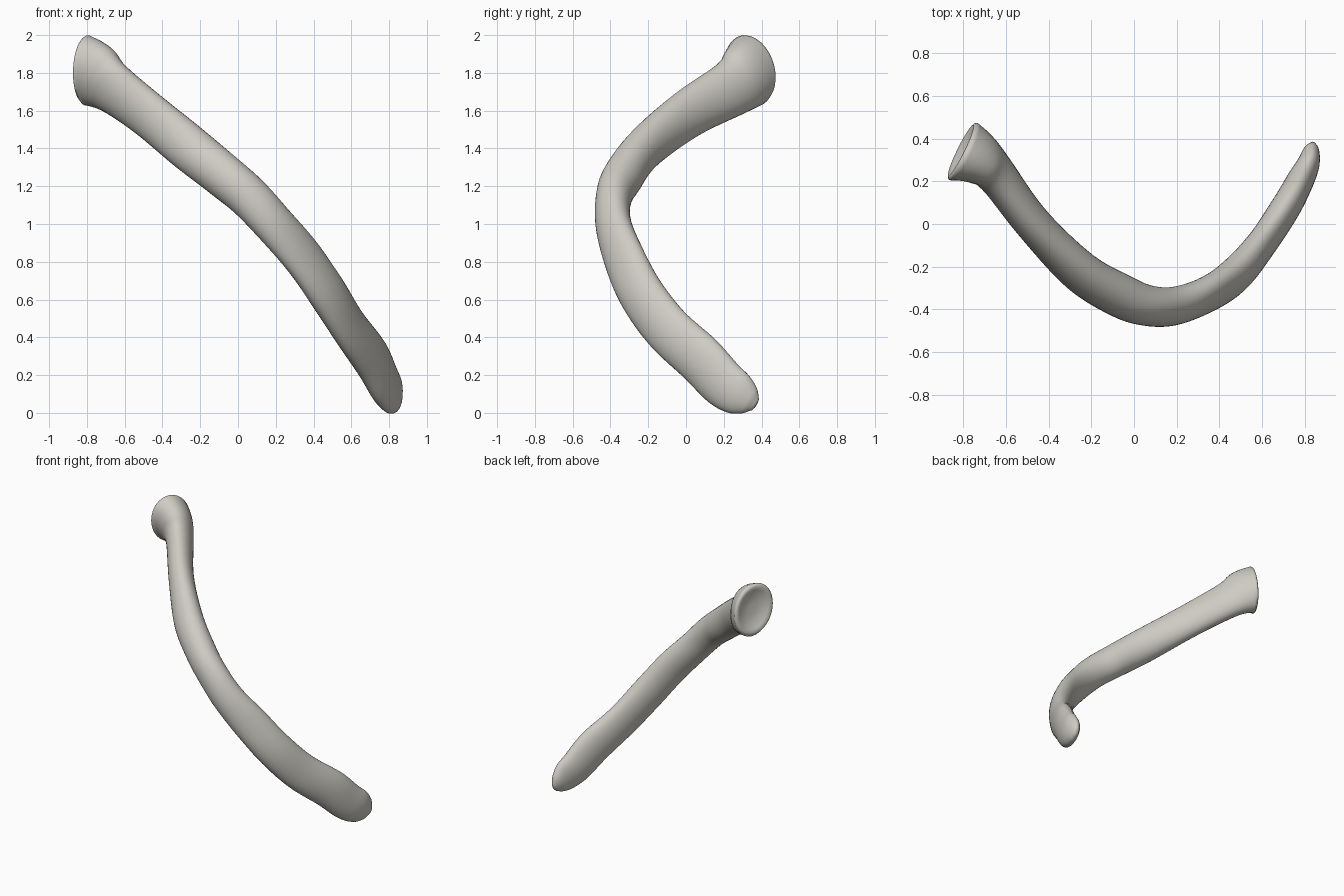
import bpy
import bmesh
import math
from mathutils import Vector

default_cube = bpy.data.objects.get("Cube")
if default_cube:
    bpy.data.objects.remove(default_cube, do_unlink=True)

SIDES = 32
STEPS = 6

# Stations from the flared upper end to the flat lower tip:
# centre x, y, z, half width across, half height, skew of the oval
STATIONS = [
    (-.80, .34, 1.815, .15, .185, -.15),
    (-.73, .31, 1.775, .122, .172, -.18),
    (-.65, .236, 1.715, .096, .148, -.17),
    (-.476, .005, 1.58, .087, .13, -.06),
    (-.256, -.22, 1.40, .098, .122, .1),
    (-.066, -.335, 1.247, .103, .118, 0),
    (.06, -.382, 1.14, .096, .112, .05),
    (.19, -.385, 1.0, .09, .11, .15),
    (.343, -.33, .824, .083, .12, .3),
    (.476, -.238, .632, .083, .127, .22),
    (.594, -.10, .446, .073, .131, .18),
    (.71, .075, .285, .071, .136, .05),
    (.776, .195, .158, .065, .13, .05),
    (.815, .275, .10, .054, .115, 0),
    (.83, .333, .066, .04, .08, 0),
    (.836, .36, .048, .022, .045, 0),
]
END_DIRECTION = Vector((.87, -.45, -.1)).normalized()


def spline(a, b, c, d, t):
    """Smooth blend from b to c, for numbers or vectors."""
    return 0.5 * (2 * b + (c - a) * t + (2 * a - 5 * b + 4 * c - d) * t ** 2
                  + (3 * b - a - 3 * c + d) * t ** 3)


def oval(centre, direction, across, height, skew, scale=1.0, shift=0.0):
    """Points of a skewed oval lying square to the given direction."""
    along = direction.normalized()
    side = Vector((-along.y, along.x, 0)).normalized()
    up = along.cross(side)
    if up.z < 0:
        up.negate()
    # the square root of the spread matrix gives an untwisted skewed oval
    mixed = skew * across * height
    root = math.sqrt(max((across * height) ** 2 - mixed ** 2, 0))
    total = math.sqrt(across ** 2 + height ** 2 + 2 * root)
    points = []
    for i in range(SIDES):
        angle = math.tau * i / SIDES
        c, s = math.cos(angle), math.sin(angle)
        p = ((across ** 2 + root) * c + mixed * s) / total
        q = (mixed * c + (height ** 2 + root) * s) / total
        points.append(centre + along * shift + (side * p + up * q) * scale)
    return points


def directions(centres):
    last = len(centres) - 1
    result = [(centres[min(i + 1, last)] - centres[max(i - 1, 0)]).normalized()
              for i in range(last + 1)]
    result[0] = END_DIRECTION
    return result


def build_rings():
    centres = [Vector(s[:3]) for s in STATIONS]
    aims = directions(centres)
    channels = [centres, aims] + [[s[k] for s in STATIONS] for k in (3, 4, 5)]
    last = len(STATIONS) - 1

    def section(i, t):
        picks = [max(i - 1, 0), i, min(i + 1, last), min(i + 2, last)]
        return [spline(*[channel[k] for k in picks], t) for channel in channels]

    # dished joint face at the upper end
    first = section(0, 0)
    rings = [oval(*first, scale, shift) for scale, shift in
             ((.2, .014), (.5, .01), (.75, -.006), (.88, -.014), (.96, -.009))]
    # shaft
    for i in range(last):
        rings += [oval(*section(i, n / STEPS)) for n in range(STEPS)]
    # rounded lower tip
    final = section(last, 0)
    rings += [oval(*final, scale, shift) for scale, shift in
              ((1, 0), (.8, .008), (.4, .014))]
    return rings


def loft(name, rings, material):
    bm = bmesh.new()
    loops = [[bm.verts.new(p) for p in ring] for ring in rings]
    for lower, upper in zip(loops, loops[1:]):
        for i in range(SIDES):
            j = (i + 1) % SIDES
            bm.faces.new((lower[i], lower[j], upper[j], upper[i]))
    bm.faces.new(loops[0])
    bm.faces.new(loops[-1])
    bmesh.ops.recalc_face_normals(bm, faces=bm.faces)
    for face in bm.faces:
        face.smooth = True
    mesh = bpy.data.meshes.new(name)
    bm.to_mesh(mesh)
    bm.free()
    mesh.materials.append(material)
    obj = bpy.data.objects.new(name, mesh)
    bpy.context.collection.objects.link(obj)
    return obj


def flat_colour(name, colour):
    material = bpy.data.materials.new(name)
    material.use_nodes = True
    material.diffuse_color = colour
    material.node_tree.nodes["Principled BSDF"].inputs["Base Color"].default_value = colour
    return material


bone = flat_colour("pale bone", (.62, .6, .55, 1))
loft("curved_bone", build_rings(), bone)
